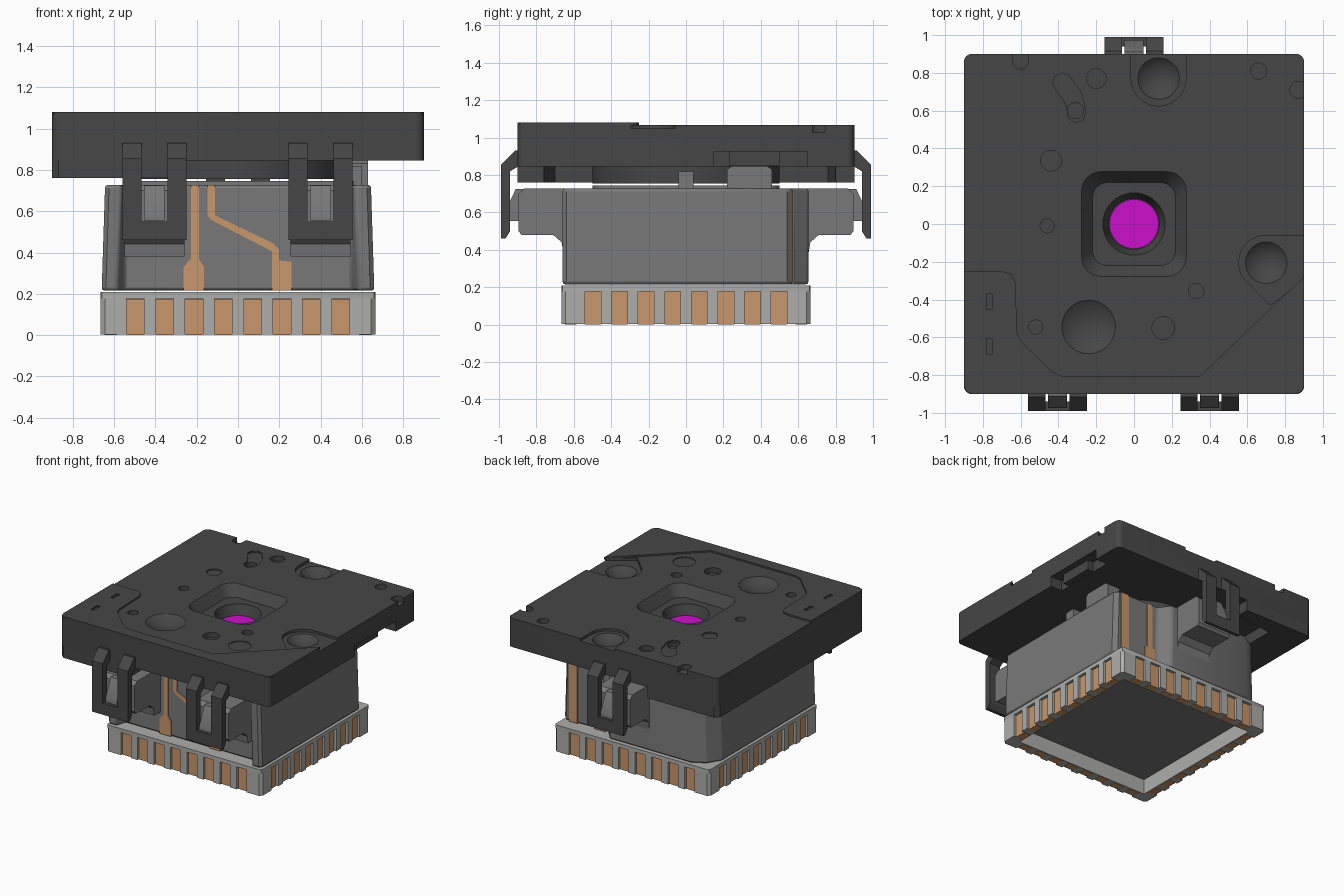
import bpy, bmesh, math
from mathutils import Vector, Matrix

cube = bpy.data.objects.get("Cube")
if cube:
    bpy.data.objects.remove(cube, do_unlink=True)


def material(name, rgb):
    m = bpy.data.materials.new(name)
    m.use_nodes = True
    m.diffuse_color = (*rgb, 1)
    bsdf = next(n for n in m.node_tree.nodes if n.type == 'BSDF_PRINCIPLED')
    bsdf.inputs["Base Color"].default_value = (*rgb, 1)
    bsdf.inputs["Roughness"].default_value = 0.6
    return m


DARK = material("charcoal", (0.062, 0.062, 0.062))
GREY = material("mid grey", (0.19, 0.19, 0.19))
LIGHT = material("light grey", (0.42, 0.42, 0.41))
COPPER = material("copper", (0.58, 0.31, 0.15))
LENS = material("magenta", (0.60, 0.005, 0.60))


def finish(name, bm, mat):
    bmesh.ops.recalc_face_normals(bm, faces=bm.faces)
    me = bpy.data.meshes.new(name)
    bm.to_mesh(me)
    bm.free()
    ob = bpy.data.objects.new(name, me)
    bpy.context.collection.objects.link(ob)
    if mat:
        me.materials.append(mat)
    return ob


def prism(name, pts, h0, h1, mat=None, axis='z', top=(1, 1)):
    """Extrude a profile along an axis; top scales the far end."""
    place = {'z': lambda a, b, h: (a, b, h),
             'x': lambda a, b, h: (h, a, b),
             'y': lambda a, b, h: (a, h, b)}[axis]
    bm = bmesh.new()
    lo = [bm.verts.new(place(a, b, h0)) for a, b in pts]
    hi = [bm.verts.new(place(a * top[0], b * top[1], h1)) for a, b in pts]
    bm.faces.new(lo)
    bm.faces.new(hi)
    n = len(pts)
    for i in range(n):
        j = (i + 1) % n
        bm.faces.new((lo[i], lo[j], hi[j], hi[i]))
    return finish(name, bm, mat)


def boxes(name, spans, mat=None):
    bm = bmesh.new()
    for x0, x1, y0, y1, z0, z1 in spans:
        mid = Vector((x0 + x1, y0 + y1, z0 + z1)) / 2
        size = Matrix.Diagonal((x1 - x0, y1 - y0, z1 - z0, 1))
        bmesh.ops.create_cube(bm, size=1, matrix=Matrix.Translation(mid) @ size)
    return finish(name, bm, mat)


def cone(name, x, y, z0, z1, r0, r1, mat=None, n=40):
    bm = bmesh.new()
    bmesh.ops.create_cone(bm, cap_ends=True, segments=n, radius1=r0, radius2=r1, depth=z1 - z0,
                          matrix=Matrix.Translation((x, y, (z0 + z1) / 2)))
    return finish(name, bm, mat)


def ball(x, y, a, depth, z):
    """Sphere that leaves a dimple of radius a in a surface at height z."""
    r = (a * a + depth * depth) / (2 * depth)
    bm = bmesh.new()
    bmesh.ops.create_uvsphere(bm, u_segments=48, v_segments=32, radius=r,
                              matrix=Matrix.Translation((x, y, z - depth + r)))
    return finish("cutter", bm, None)


def rounded(hx, hy, r, n=6):
    pts = []
    for k, (sx, sy) in enumerate([(1, 1), (-1, 1), (-1, -1), (1, -1)]):
        for i in range(n + 1):
            t = math.pi / 2 * (k + i / n)
            pts.append((sx * (hx - r) + r * math.cos(t), sy * (hy - r) + r * math.sin(t)))
    return pts


def cut(ob, cutter):
    cutter.hide_render = True
    mod = ob.modifiers.new("cut", 'BOOLEAN')
    mod.operation, mod.solver, mod.object = 'DIFFERENCE', 'EXACT', cutter
    bpy.context.view_layer.objects.active = ob
    bpy.ops.object.modifier_apply(modifier=mod.name)
    bpy.data.objects.remove(cutter, do_unlink=True)


def bevel(ob, width, segments=2):
    mod = ob.modifiers.new("bevel", 'BEVEL')
    mod.width, mod.segments, mod.limit_method = width, segments, 'ANGLE'
    mod.angle_limit = math.radians(50)


# Socket: castellated frame, open underneath, with copper contacts
H, PITCH, W = 0.665, 0.142, 0.0425
outline, pads = [], []
for k in range(4):
    c, s = round(math.cos(k * math.pi / 2)), round(math.sin(k * math.pi / 2))
    side = [(-H + 0.02, -H)]
    for i in range(8):
        u = (i - 3.5) * PITCH
        side += [(u - W, -H), (u - W, -0.63), (u + W, -0.63), (u + W, -H)]
        (xa, ya), (xb, yb) = [(c * a - s * b, s * a + c * b)
                              for a, b in ((u - W, -0.646), (u + W, -0.585))]
        pads.append((min(xa, xb), max(xa, xb), min(ya, yb), max(ya, yb), 0, 0.176))
    side.append((H - 0.02, -H))
    outline += [(c * a - s * b, s * a + c * b) for a, b in side]
frame = prism("socket_frame", outline, 0.003, 0.178, LIGHT)
cut(frame, boxes("cutter", [(-0.58, 0.58, -0.58, 0.58, -0.1, 0.13)]))
prism("socket_top", rounded(H, H, 0.02, 2), 0.178, 0.208, LIGHT)
boxes("socket_contacts", pads, COPPER)
boxes("bottom_plate", [(-0.579, 0.579, -0.579, 0.579, 0.12, 0.14)], GREY)

# Housing, recessed on the front and at one back corner
body = [(-0.66, -0.64), (-0.64, -0.66), (-0.58, -0.66), (-0.555, -0.58), (0.555, -0.58), (0.58, -0.66),
        (0.64, -0.66), (0.66, -0.64), (0.66, 0.54), (0.63, 0.57), (0.27, 0.57), (0.2, 0.655),
        (-0.5, 0.655), (-0.6, 0.6), (-0.66, 0.5)]
housing = prism("housing", body, 0.215, 0.728, GREY, top=(0.975, 1))
bevel(housing, 0.015)
prism("housing_lid", rounded(0.56, 0.5, 0.08), 0.728, 0.745, GREY)
prism("side_boss", [(0.22, 0.72), (0.22, 0.83), (0.25, 0.85), (0.43, 0.85), (0.46, 0.83), (0.46, 0.72)],
      0.52, 0.63, GREY, 'x')
boxes("side_peg", [(0.52, 0.6, -0.04, 0.04, 0.72, 0.82)], GREY)

# Copper traces on front and back
FRONT = (-0.587, -0.575)
prism("front_trace_straight", [(-0.228, 0.728), (-0.19, 0.728), (-0.19, 0.37), (-0.165, 0.33), (-0.165, 0.216),
      (-0.265, 0.216), (-0.265, 0.33), (-0.228, 0.37)], *FRONT, COPPER, 'y')
prism("front_trace_bent", [(-0.148, 0.728), (-0.112, 0.728), (-0.112, 0.58), (0.17, 0.445), (0.198, 0.415),
      (0.198, 0.362), (0.26, 0.355), (0.26, 0.216), (0.165, 0.216), (0.165, 0.405), (-0.13, 0.558),
      (-0.148, 0.58)], *FRONT, COPPER, 'y')
boxes("back_traces", [(0.53, 0.6, 0.565, 0.577, 0.216, 0.72), (0.31, 0.36, 0.565, 0.577, 0.36, 0.72),
                      (0.29, 0.38, 0.565, 0.577, 0.216, 0.36)], COPPER)


# Ears with catches, and the clips that hook over them
def clip(label, cx, s):
    def slab(name, pts, x0, x1, mat):
        return prism(label + name, [(s * a, b) for a, b in pts], cx + x0, cx + x1, mat, 'x')
    slab("_ear", [(0.55, 0.38), (0.655, 0.38), (0.665, 0.44), (0.71, 0.48), (0.88, 0.48), (0.895, 0.5),
                  (0.895, 0.7), (0.865, 0.728), (0.55, 0.728)], -0.145, 0.145, GREY)
    slab("_catch", [(0.85, 0.725), (0.91, 0.725), (0.975, 0.59), (0.975, 0.555), (0.85, 0.555)],
         -0.05, 0.05, GREY)
    leg = [(0.89, 0.93), (0.915, 0.93), (0.99, 0.855), (0.99, 0.46), (0.965, 0.46), (0.94, 0.5),
           (0.94, 0.82), (0.89, 0.85)]
    slab("_clip_leg_a", leg, -0.155, -0.063, DARK)
    slab("_clip_leg_b", leg, 0.063, 0.155, DARK)
    slab("_clip_bar", [(0.94, 0.55), (0.99, 0.55), (0.99, 0.46), (0.965, 0.46), (0.94, 0.5)],
         -0.063, 0.063, DARK)


clip("front_right", -0.405, -1)
clip("front_left", 0.4, -1)
clip("back", 0.0, 1)

# Cap underside: barrel and the deeper skirt on one side
cone("lens_barrel", 0, 0, 0.755, 0.85, 0.5, 0.5, DARK, 48)
prism("cap_skirt", [(-0.9, -0.87), (-0.87, -0.9), (-0.3, -0.9), (-0.3, -0.76), (-0.62, -0.7), (-0.62, 0.76),
      (-0.3, 0.8), (-0.3, 0.9), (-0.87, 0.9), (-0.9, 0.87)], 0.76, 0.85, DARK)

# Cap with stepped lens well
TOP = 1.068
cap = prism("cap", rounded(0.9, 0.9, 0.04), 0.845, TOP, DARK)
cut(cap, prism("cutter", rounded(0.22, 0.22, 0.08), 0.99, 1.12, top=(1.43, 1.43)))
cut(cap, cone("cutter", 0, 0, 0.9, 1.05, 0.135, 0.185))
cone("lens", 0, 0, 0.895, 0.915, 0.131, 0.131, LENS, 48)

# Dimples; two of them run out through the cap edge
cut(cap, boxes("cutter", [(-0.015, 0.275, 0.77, 1.0, TOP - 0.02, 1.2)]))
cut(cap, cone("cutter", 0.13, 0.77, TOP - 0.02, 1.2, 0.145, 0.145))
cut(cap, prism("cutter", [(0.7, -0.06), (1, -0.06), (1, -0.22), (0.72, -0.43), (0.6, -0.31)], TOP - 0.02, 1.2))
cut(cap, cone("cutter", 0.7, -0.205, TOP - 0.02, 1.2, 0.145, 0.145))
for x, y, z in [(-0.24, -0.545, TOP), (0.13, 0.77, TOP - 0.02), (0.7, -0.205, TOP - 0.02)]:
    cut(cap, ball(x, y, 0.142 if z == TOP else 0.11, 0.045, z))

# Small round holes (x, y, radius, depth)
for x, y, r, d in [(-0.2, 0.77, 0.052, 0.04), (0.66, 0.81, 0.042, 0.04), (0.87, 0.71, 0.045, 0.04),
                   (-0.46, -0.01, 0.037, 0.04), (-0.52, -0.545, 0.037, 0.04), (0.33, -0.355, 0.04, 0.04),
                   (0.155, -0.55, 0.06, 0.04), (0.41, -0.565, 0.08, 0.006), (-0.44, 0.335, 0.055, 0.01),
                   (-0.6, 0.86, 0.04, 0.04)]:
    cut(cap, cone("cutter", x, y, TOP - d, 1.2, r, r, n=28))
cut(cap, boxes("cutter", [(-0.64, -0.56, 0.86, 1.0, TOP - 0.04, 1.2)]))

# Curved slot
cut(cap, prism("cutter", [(-0.43, 0.74), (-0.42, 0.78), (-0.38, 0.8), (-0.34, 0.78), (-0.28, 0.7), (-0.255, 0.6),
    (-0.27, 0.55), (-0.31, 0.535), (-0.345, 0.56), (-0.36, 0.63)], TOP - 0.012, 1.2))
cut(cap, cone("cutter", -0.31, 0.6, TOP - 0.04, 1.2, 0.042, 0.042, n=28))

# Window in the lower edge of the left side
cut(cap, boxes("cutter", [(0.8, 1.0, 0.15, 0.65, 0.8, 0.925)]))
boxes("window_block", [(0.78, 0.85, 0.23, 0.5, 0.85, 0.93)], DARK)

# Raised front border on the cap
border = prism("cap_border", [(-0.9, -0.25), (-0.7, -0.25), (-0.65, -0.265), (-0.627, -0.31), (-0.62, -0.57),
               (-0.6, -0.62), (-0.43, -0.785), (-0.38, -0.805), (0.35, -0.805), (0.72, -0.45), (0.9, -0.28),
               (0.9, -0.86), (0.888, -0.888), (0.86, -0.9), (-0.86, -0.9), (-0.888, -0.888), (-0.9, -0.86)],
               TOP - 0.004, 1.08, DARK)
for y in (-0.41, -0.65):
    cut(border, boxes("cutter", [(-0.78, -0.752, y - 0.04, y + 0.04, TOP, 1.2)]))

# Smooth shading with sharp edges kept
bpy.ops.object.select_all(action='DESELECT')
for ob in bpy.context.collection.objects:
    if ob.type == 'MESH':
        ob.select_set(True)
        bpy.context.view_layer.objects.active = ob
bpy.ops.object.shade_smooth_by_angle(angle=math.radians(30))
